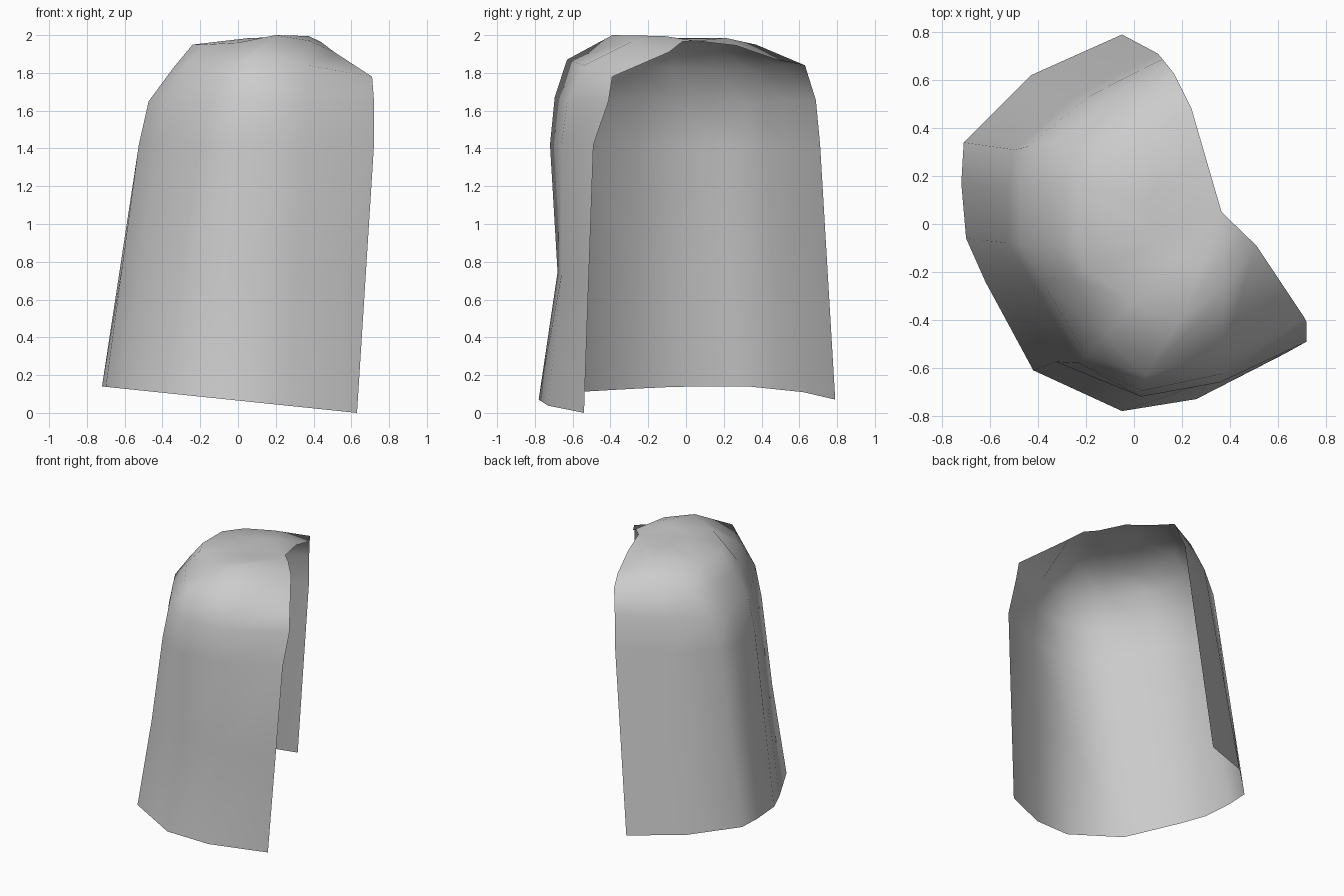
import bpy, bmesh
from mathutils import Vector

if "Cube" in bpy.data.objects:
    bpy.data.objects.remove(bpy.data.objects["Cube"])

# Outlines run from the back open edge, round the left side, to the front open edge
hem = [(-.05, .79), (-.43, .62), (-.71, .34), (-.72, .17), (-.70, -.06),
       (-.62, -.24), (-.42, -.61), (-.05, -.78), (.26, -.73), (.63, -.54)]
chest = [(.10, .71), (-.22, .55), (-.50, .31), (-.525, .15), (-.525, -.08),
         (-.42, -.25), (-.23, -.58), (.03, -.72), (.36, -.66), (.72, -.49)]
shoulder = [(.165, .63, 1.84), (-.10, .49, 1.84), (-.31, .35, 1.81), (-.34, .15, 1.82),
            (-.34, -.08, 1.83), (-.28, -.22, 1.84), (-.12, -.47, 1.84),
            (.05, -.63, 1.87), (.37, -.54, 1.84), (.71, -.39, 1.78)]
crown = [(.24, .48, 1.87), (.05, .37, 1.95), (-.14, .28, 1.95), (-.24, .15, 1.95),
         (-.24, -.08, 1.95), (-.18, -.20, 1.95), (0, -.32, 1.96),
         (.20, -.39, 2.0), (.38, -.28, 1.97), (.51, -.09, 1.91)]
apex = Vector((.365, .05, 1.97))

# Rings from the tilted hem up to the crown
bottom = [Vector((x, y, .14 - (x + .72) * .1037)) for x, y in hem]
top = [Vector((x, y, 1.42)) for x, y in chest]
waist = [a.lerp(b, .5) for a, b in zip(bottom, top)]
for i, dy in ((6, .02), (7, .07), (8, .035)):
    waist[i].y += dy
sh = [Vector(p) for p in shoulder]
cr = [Vector(p) for p in crown]
mid = []
for a, b in zip(top, sh):
    p = a.lerp(b, .28)
    p.z = a.z + (b.z - a.z) * .56
    mid.append(p)
mid[9] = Vector((.72, -.41, 1.65))
cap = [p.lerp(apex, .5) + Vector((0, 0, .025)) for p in cr]
for p in cap:
    p.z = min(p.z, 1.995)

# Open single-sided shell
bm = bmesh.new()
rings = [[bm.verts.new(p) for p in r] for r in (bottom, waist, top, mid, sh, cr, cap)]
for lo, hi in zip(rings, rings[1:]):
    for i in range(9):
        bm.faces.new((lo[i], lo[i + 1], hi[i + 1], hi[i]))
tip = bm.verts.new(apex)
for a, b in zip(rings[-1], rings[-1][1:]):
    bm.faces.new((a, b, tip))
me = bpy.data.meshes.new("cape_shell")
bm.to_mesh(me)
bm.free()
ob = bpy.data.objects.new("cape_shell", me)
bpy.context.collection.objects.link(ob)
bpy.context.view_layer.objects.active = ob
ob.select_set(True)
bpy.ops.object.shade_smooth_by_angle(angle=1.0)
